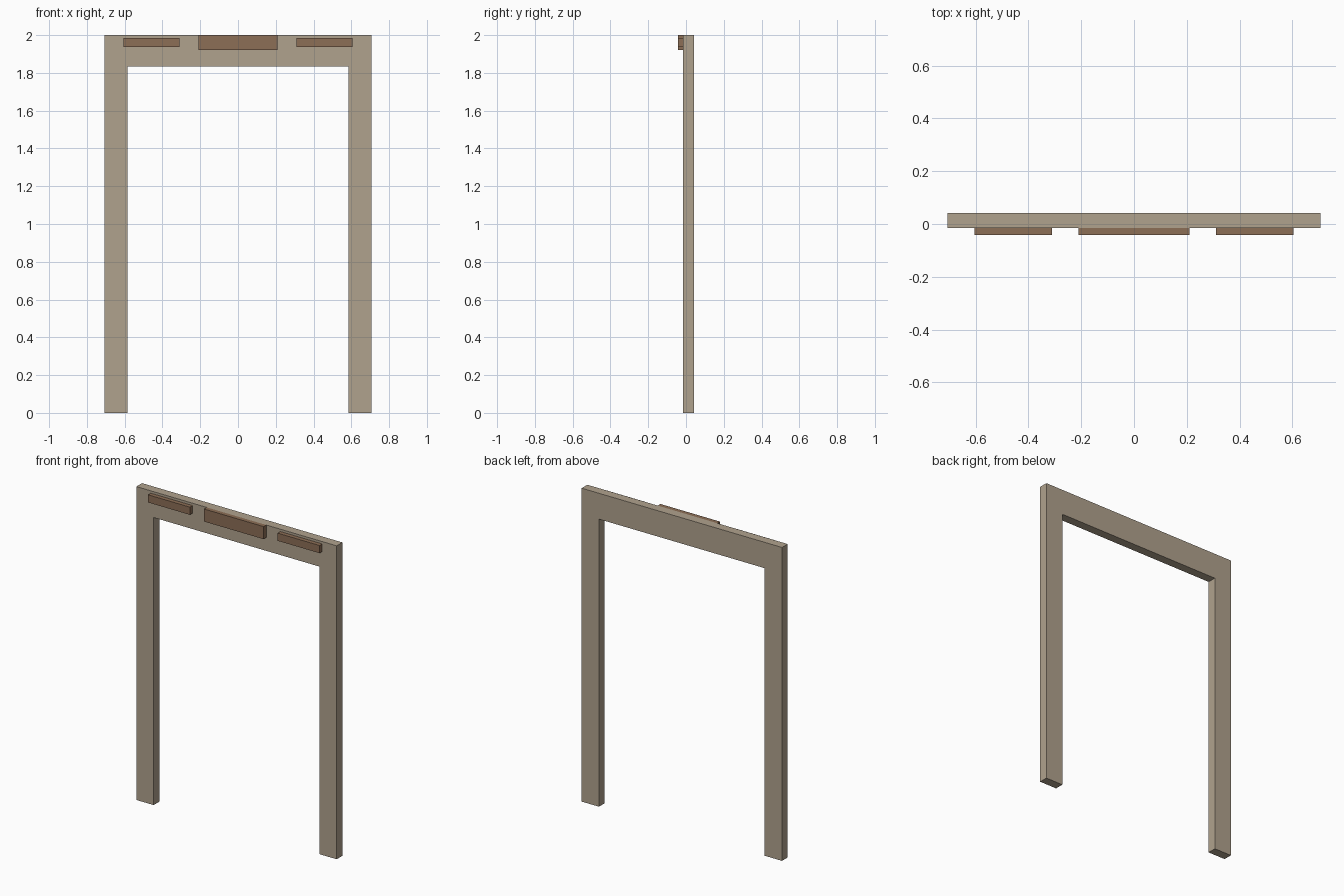
import bpy
import bmesh
from mathutils import Vector

cube = bpy.data.objects.get("Cube")
if cube:
    bpy.data.objects.remove(cube, do_unlink=True)


def make_material(name, rgb):
    mat = bpy.data.materials.new(name)
    mat.use_nodes = True
    colour = (*rgb, 1.0)
    mat.diffuse_color = colour
    mat.node_tree.nodes["Principled BSDF"].inputs["Base Color"].default_value = colour
    return mat


def extrude_profile(name, profile, y_front, y_back, mat):
    """Solid made by pushing an x-z outline from y_front to y_back."""
    bm = bmesh.new()
    face = bm.faces.new([bm.verts.new((x, y_front, z)) for x, z in profile])
    result = bmesh.ops.extrude_face_region(bm, geom=[face], use_keep_orig=True)
    moved = [v for v in result["geom"] if isinstance(v, bmesh.types.BMVert)]
    bmesh.ops.translate(bm, verts=moved, vec=Vector((0, y_back - y_front, 0)))
    bmesh.ops.recalc_face_normals(bm, faces=bm.faces)
    mesh = bpy.data.meshes.new(name)
    bm.to_mesh(mesh)
    bm.free()
    mesh.materials.append(mat)
    obj = bpy.data.objects.new(name, mesh)
    bpy.context.collection.objects.link(obj)
    return obj


def rectangle(x0, x1, z0, z1):
    return [(x0, z0), (x1, z0), (x1, z1), (x0, z1)]


tan = make_material("tan wood", (0.434, 0.361, 0.270))
brown = make_material("brown wood", (0.262, 0.156, 0.093))

FRONT, FACE, BACK = -0.042, -0.015, 0.042
OUTER, INNER, LINTEL, TOP = 0.707, 0.585, 1.835, 2.0

# Door frame: two posts and a lintel in one outline
half = [(INNER, LINTEL), (INNER, 0), (OUTER, 0), (OUTER, TOP)]
outline = half + [(-x, z) for x, z in reversed(half)]
extrude_profile("door_frame", outline, FACE, BACK, tan)

# Raised blocks on the front of the lintel
extrude_profile("centre_block", rectangle(-0.21, 0.21, 1.92, TOP), FRONT, FACE, brown)
for side, sign in (("left", 1), ("right", -1)):
    xs = sorted((sign * 0.31, sign * 0.605))
    extrude_profile(side + "_block", rectangle(*xs, 1.936, 1.985), FRONT, FACE, brown)
